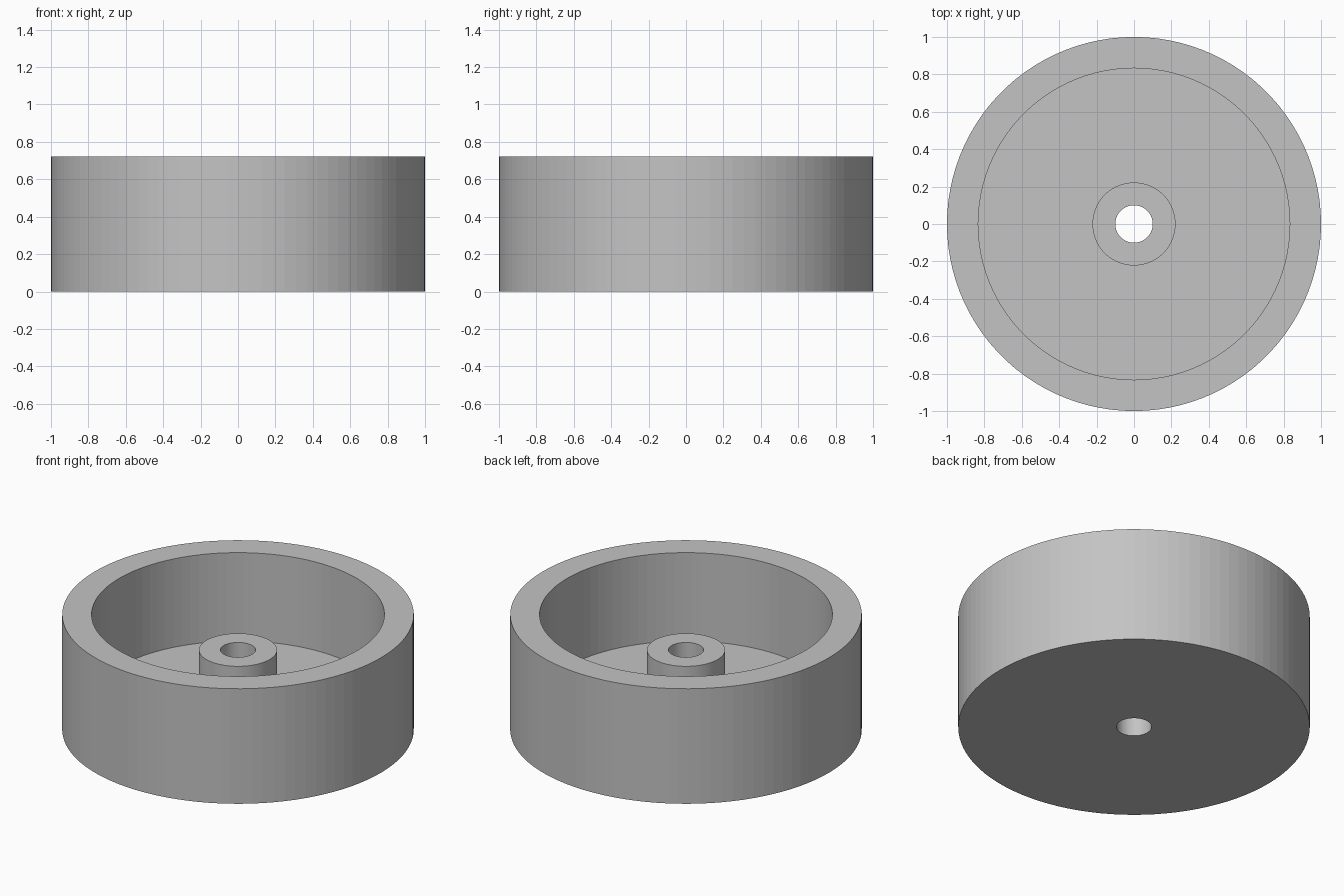
import bpy, bmesh, math

if "Cube" in bpy.data.objects:
    bpy.data.objects.remove(bpy.data.objects["Cube"], do_unlink=True)

SEGMENTS = 100
OUTER, INNER, HUB, BORE = 1.0, 0.833, 0.222, 0.1
RIM_TOP, FLOOR_TOP, HUB_TOP = 0.722, 0.167, 0.5

grey = bpy.data.materials.new("plain grey")
grey.use_nodes = True
colour = (0.55, 0.55, 0.55, 1)
grey.diffuse_color = colour
grey.node_tree.nodes["Principled BSDF"].inputs["Base Color"].default_value = colour


def lathe(name, profile):
    """Sweep a closed (radius, height) outline around the z axis."""
    bm = bmesh.new()
    rings = []
    for i in range(SEGMENTS):
        a = 2 * math.pi * i / SEGMENTS
        rings.append([bm.verts.new((r * math.cos(a), r * math.sin(a), z)) for r, z in profile])
    count = len(profile)
    for i, ring in enumerate(rings):
        following = rings[(i + 1) % SEGMENTS]
        for j in range(count):
            k = (j + 1) % count
            bm.faces.new((ring[j], following[j], following[k], ring[k]))
    bmesh.ops.recalc_face_normals(bm, faces=bm.faces)
    mesh = bpy.data.meshes.new(name)
    bm.to_mesh(mesh)
    bm.free()
    mesh.materials.append(grey)
    obj = bpy.data.objects.new(name, mesh)
    bpy.context.collection.objects.link(obj)
    return obj


# One solid outline: base, outer wall, rim, inner wall, floor, hub and bore
lathe("wheel_cup", [
    (BORE, 0), (OUTER, 0), (OUTER, RIM_TOP), (INNER, RIM_TOP),
    (INNER, FLOOR_TOP), (HUB, FLOOR_TOP), (HUB, HUB_TOP), (BORE, HUB_TOP),
])
